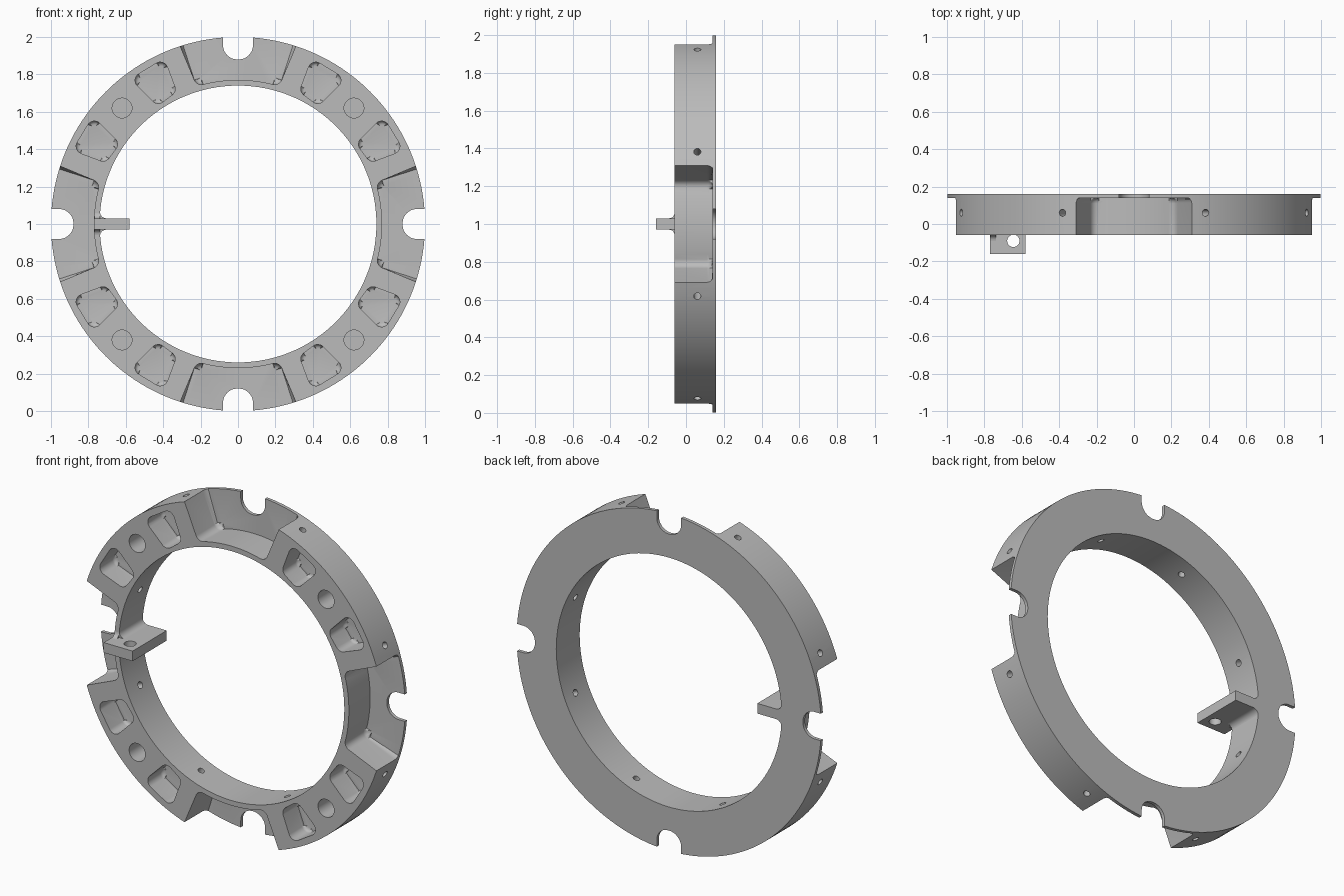
import bpy, bmesh
from math import sin, cos, pi, radians
from mathutils import Vector

cube = bpy.data.objects.get("Cube")
if cube:
    bpy.data.objects.remove(cube, do_unlink=True)

GREY = (0.5, 0.5, 0.5, 1)
metal = bpy.data.materials.new("grey_metal")
metal.use_nodes = True
metal.diffuse_color = GREY
metal.node_tree.nodes["Principled BSDF"].inputs["Base Color"].default_value = GREY

OUTER, INNER, FRONT, BACK = 1.0, 0.74, -0.06, 0.16


def make_object(name, bm):
    bmesh.ops.recalc_face_normals(bm, faces=bm.faces[:])
    mesh = bpy.data.meshes.new(name)
    bm.to_mesh(mesh)
    bm.free()
    mesh.materials.append(metal)
    ob = bpy.data.objects.new(name, mesh)
    bpy.context.scene.collection.objects.link(ob)
    return ob


def around(deg):
    """Placement at a clockwise angle from the top: u tangent, v radial, w depth."""
    a = radians(deg)
    return lambda u, v, w: Vector((u * cos(a) + v * sin(a), w, 1 + v * cos(a) - u * sin(a)))


def rounded(points, steps=6):
    """Replace each (u, v, radius) corner with a short arc."""
    out = []
    for i, (u, v, r) in enumerate(points):
        p = Vector((u, v))
        if r == 0:
            out.append(p)
            continue
        a = (Vector(points[i - 1][:2]) - p).normalized()
        b = (Vector(points[(i + 1) % len(points)][:2]) - p).normalized()
        half = a.angle(b) / 2
        centre = p + (a + b).normalized() * (r / sin(half))
        reach = r * cos(half) / sin(half)
        start, end = p + a * reach - centre, p + b * reach - centre
        for k in range(steps + 1):
            out.append(centre + start.lerp(end, k / steps).normalized() * r)
    return out


def prism(bm, outline, w0, w1, place, fillet=0):
    near = [bm.verts.new(place(u, v, w0)) for u, v in outline]
    far = [bm.verts.new(place(u, v, w1)) for u, v in outline]
    n = len(near)
    bm.faces.new(near)
    floor = bm.faces.new(far)
    for i in range(n):
        j = (i + 1) % n
        bm.faces.new((near[i], near[j], far[j], far[i]))
    if fillet:
        bmesh.ops.bevel(bm, geom=list(floor.edges), offset=fillet, segments=4,
                        profile=0.5, affect='EDGES')


def circle(u, v, r, n=32):
    return [(u + r * cos(2 * pi * k / n), v + r * sin(2 * pi * k / n)) for k in range(n)]


def cut(target, bm):
    cutter = make_object("cutter", bm)
    cutter.hide_render = True
    mod = target.modifiers.new("cut", 'BOOLEAN')
    mod.operation = 'DIFFERENCE'
    mod.solver = 'EXACT'
    mod.object = cutter
    bpy.context.view_layer.objects.active = target
    bpy.ops.object.modifier_apply(modifier=mod.name)
    bpy.data.objects.remove(cutter, do_unlink=True)


def smooth(ob):
    bpy.ops.object.select_all(action='DESELECT')
    ob.select_set(True)
    bpy.context.view_layer.objects.active = ob
    bpy.ops.object.shade_smooth_by_angle(angle=radians(30))


# Ring body
bm = bmesh.new()
SEG = 160
section = [(OUTER, FRONT), (OUTER, BACK), (INNER, BACK), (INNER, FRONT)]
loops = [[bm.verts.new(around(360 * k / SEG)(0, r, y)) for r, y in section] for k in range(SEG)]
for k in range(SEG):
    a, b = loops[k], loops[(k + 1) % SEG]
    for i in range(4):
        j = (i + 1) % 4
        bm.faces.new((a[i], a[j], b[j], b[i]))
ring = make_object("ring", bm)

# Four large open pockets that leave a thin back flange and inner wall
arc = [(0.77 * sin(radians(d)), 0.77 * cos(radians(d)), 0) for d in range(-12, 13, 2)]
pocket = rounded([(-0.393, 1.151, 0), (-0.22, 0.738, 0.04)] + arc
                 + [(0.22, 0.738, 0.04), (0.393, 1.151, 0)])
bm = bmesh.new()
for q in range(4):
    prism(bm, pocket, -0.12, 0.14, around(90 * q), 0.03)
cut(ring, bm)

# Rounded slots through the flange
slot = rounded([(-0.08, 1.1, 0), (-0.08, 0.88, 0.075), (0.08, 0.88, 0.075), (0.08, 1.1, 0)])
bm = bmesh.new()
for q in range(4):
    prism(bm, slot, 0.0, 0.3, around(90 * q))
cut(ring, bm)

# Eight tapered recesses in mirrored pairs, with a round blind hole between each pair
recess = rounded([(0.395, 0.885, 0.04), (0.575, 0.775, 0.04),
                  (0.43, 0.632, 0.04), (0.328, 0.708, 0.04)])
bm = bmesh.new()
for q in range(4):
    place = around(90 * q)
    prism(bm, recess, -0.12, 0.08, place, 0.02)
    prism(bm, [(v, u) for u, v in recess], -0.12, 0.08, place, 0.02)
    prism(bm, circle(0.62, 0.62, 0.053), -0.12, 0.06, place)
cut(ring, bm)

# Radial pin holes
bm = bmesh.new()
for k in range(8):
    place = around(22.5 + 45 * k)
    prism(bm, circle(0, 0.06, 0.019, 16), 0.6, 1.1,
          lambda u, v, w, place=place: place(u, w, v))
cut(ring, bm)
smooth(ring)

# Bracket plate reaching inward, with a cross hole
front_place = around(0)
bm = bmesh.new()
prism(bm, [(-0.77, -0.03), (-0.58, -0.03), (-0.58, 0.03), (-0.77, 0.03)], -0.16, BACK, front_place)
bracket = make_object("bracket", bm)
bm = bmesh.new()
prism(bm, circle(-0.645, -0.09, 0.033), -0.2, 0.2, lambda u, v, w: Vector((u, v, 1 + w)))
cut(bracket, bm)
smooth(bracket)


# Fillets where the bracket meets the inner wall and the front rim
def flare(base, root, r, sign):
    side = [(root + sign * r * (1 - cos(t * pi / 12)), 0.03 + r * (1 - sin(t * pi / 12)))
            for t in range(7)]
    top = [(base, 0.03 + r)] + side
    return top + [(u, -v) for u, v in reversed(top)]


bm = bmesh.new()
prism(bm, flare(-0.75, -0.738, 0.035, 1), FRONT, BACK, front_place)
smooth(make_object("bracket_wall_fillet", bm))
bm = bmesh.new()
prism(bm, flare(-0.05, FRONT, 0.03, -1), -0.768, -0.738,
      lambda u, v, w: Vector((w, u, 1 + v)))
smooth(make_object("bracket_rim_fillet", bm))
